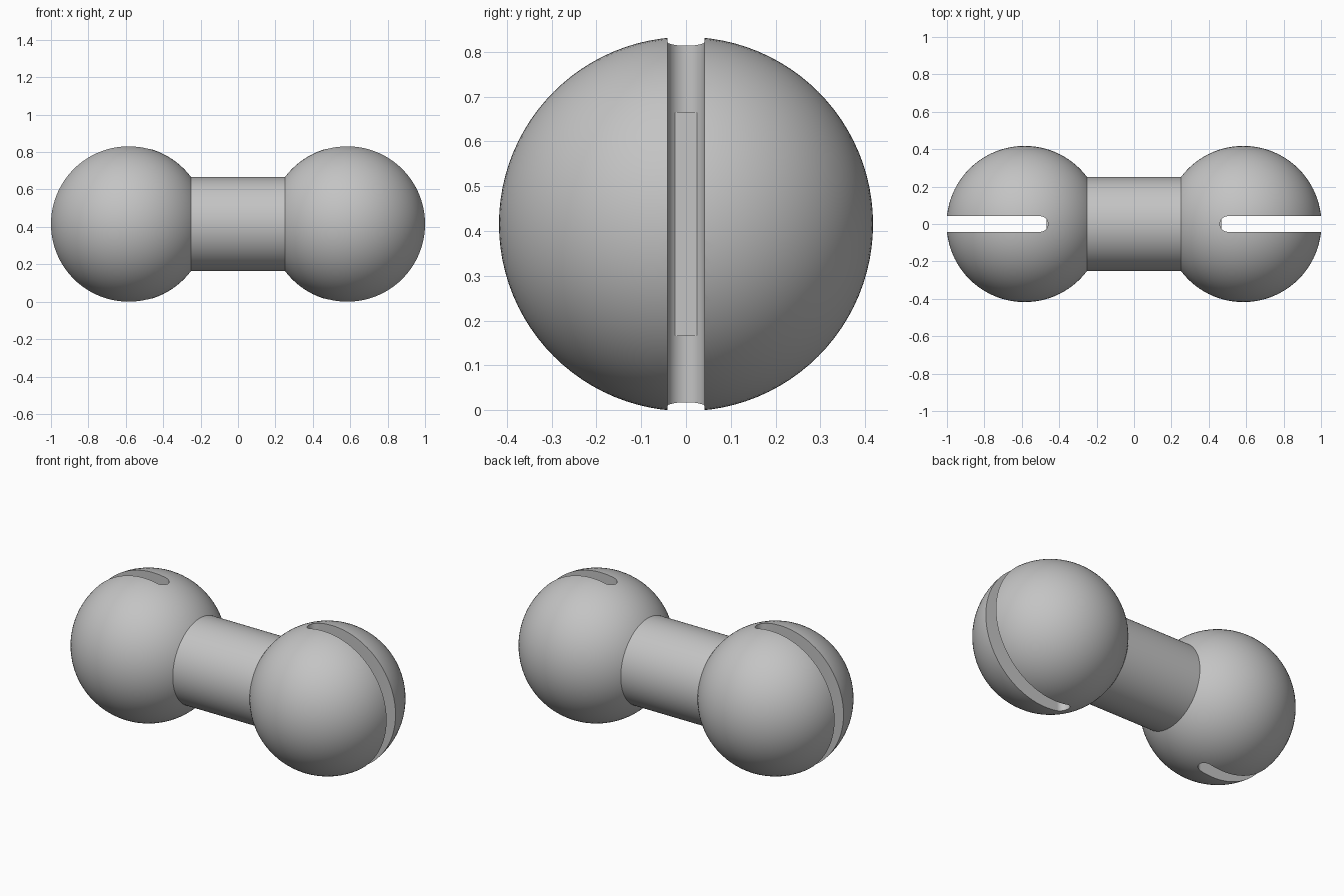
import bpy, bmesh
from math import sin, cos, pi, radians
from mathutils import Matrix

cube = bpy.data.objects.get("Cube")
if cube:
    bpy.data.objects.remove(cube, do_unlink=True)

U = 0.41755              # ball radius, the unit for every other size
BALL_X = 1.4 * U         # ball centre
MID_Z = 0.995 * U        # axis height
SLOT = 0.1 * U           # half width of a slot

grey = bpy.data.materials.new("plain_grey")
grey.use_nodes = True
grey.diffuse_color = (0.55, 0.55, 0.55, 1)
grey.node_tree.nodes["Principled BSDF"].inputs["Base Color"].default_value = (0.55, 0.55, 0.55, 1)


def make_object(name, bm):
    bmesh.ops.recalc_face_normals(bm, faces=bm.faces)
    mesh = bpy.data.meshes.new(name)
    bm.to_mesh(mesh)
    bm.free()
    mesh.materials.append(grey)
    obj = bpy.data.objects.new(name, mesh)
    bpy.context.collection.objects.link(obj)
    return obj


def activate(obj):
    bpy.ops.object.select_all(action='DESELECT')
    obj.select_set(True)
    bpy.context.view_layer.objects.active = obj


def smooth(obj):
    activate(obj)
    bpy.ops.object.shade_smooth_by_angle(angle=radians(30))


def slot_cutter(side):
    # Vertical slab with a rounded inner end, open towards the outside
    bm = bmesh.new()
    steps = 24
    outline = [(1.2 * U - SLOT * sin(pi * i / steps), SLOT * cos(pi * i / steps))
               for i in range(steps + 1)]
    outline += [(3 * U, -SLOT), (3 * U, SLOT)]
    face = bm.faces.new([bm.verts.new((side * x, y, -U)) for x, y in outline])
    top = bmesh.ops.extrude_face_region(bm, geom=[face])["geom"]
    bmesh.ops.translate(bm, vec=(0, 0, 4 * U),
                        verts=[v for v in top if isinstance(v, bmesh.types.BMVert)])
    return make_object("slot_cutter", bm)


def ball(name, side):
    bm = bmesh.new()
    place = Matrix.Translation((side * BALL_X, 0, MID_Z)) @ Matrix.Rotation(pi / 2, 4, 'Y')
    bmesh.ops.create_uvsphere(bm, u_segments=96, v_segments=48, radius=U, matrix=place)
    obj = make_object(name, bm)
    cutter = slot_cutter(side)
    cutter.hide_render = True
    mod = obj.modifiers.new("slot", 'BOOLEAN')
    mod.operation = 'DIFFERENCE'
    mod.solver = 'EXACT'
    mod.object = cutter
    activate(obj)
    bpy.ops.object.modifier_apply(modifier=mod.name)
    bpy.data.objects.remove(cutter, do_unlink=True)
    smooth(obj)


# Slotted balls at both ends
ball("left_ball", 1)
ball("right_ball", -1)

# Round shaft, its ends just showing at the bottom of each slot
bm = bmesh.new()
bmesh.ops.create_cone(bm, cap_ends=True, segments=96, radius1=0.6 * U, radius2=0.6 * U,
                      depth=2.24 * U,
                      matrix=Matrix.Translation((0, 0, MID_Z)) @ Matrix.Rotation(pi / 2, 4, 'Y'))
smooth(make_object("shaft", bm))
